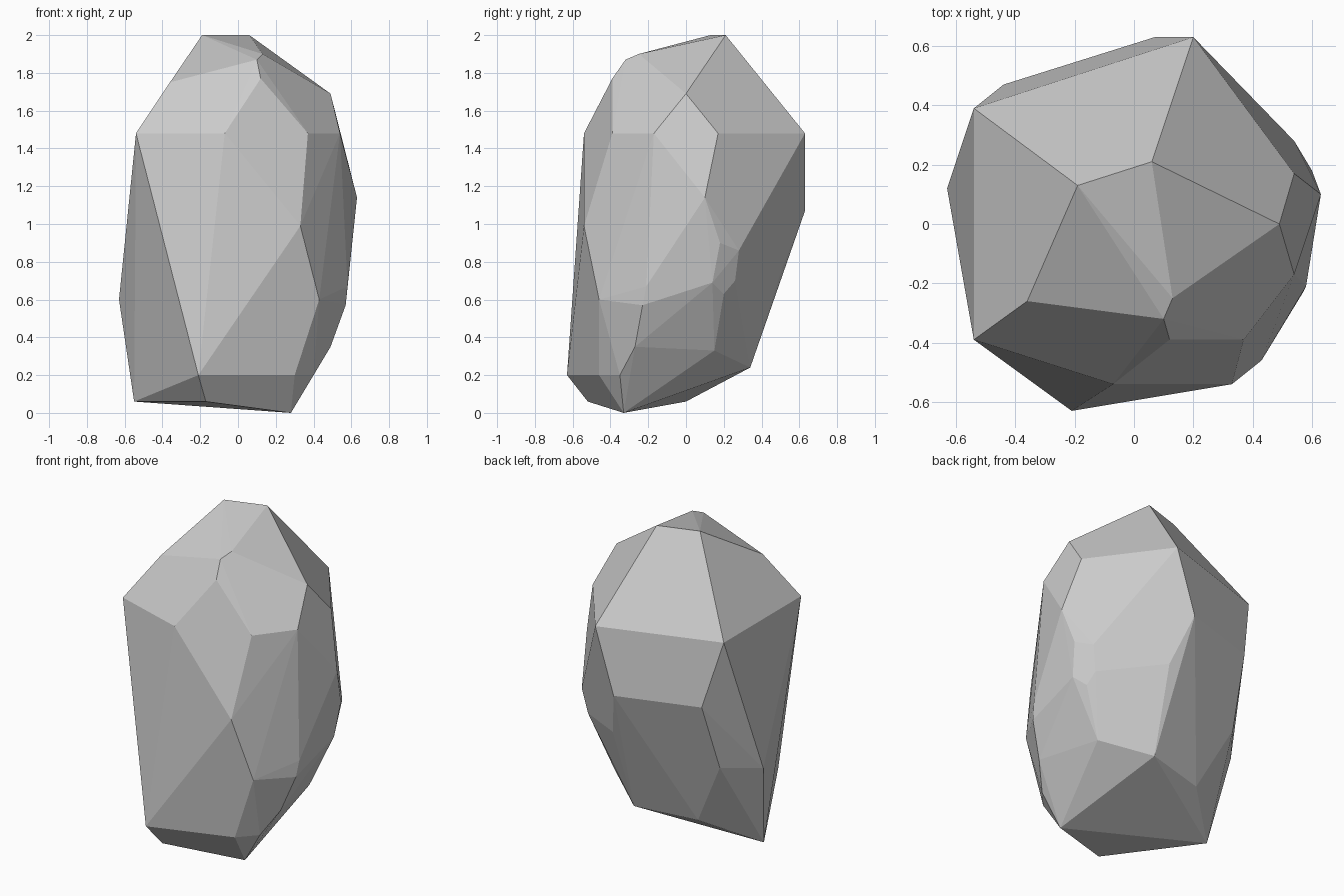
import bpy, bmesh

# Faceted boulder: chipped corner points, from top to bottom; the convex hull makes the facets
corners = [
    # crown
    (-.19, .13, 2), (.06, .21, 2), (.13, -.25, 1.9), (.10, -.32, 1.87),
    (.12, -.39, 1.77), (-.36, -.26, 1.75), (.49, 0, 1.69),
    # shoulder
    (-.54, -.39, 1.48), (-.54, .39, 1.48), (.2, .63, 1.48), (.54, .17, 1.48),
    (.54, -.17, 1.48), (.37, -.39, 1.48), (-.07, -.54, 1.48),
    # waist
    (.63, .10, 1.14), (.07, .63, 1.07), (-.44, .47, 1.07), (.33, -.54, .99),
    (.60, .18, .9), (.54, .28, .86), (.16, .51, .77),
    # lower flank
    (.51, .26, .7), (.58, .14, .69), (.58, -.21, .67), (-.47, .33, .64),
    (.525, .2, .63), (-.63, .12, .6), (.43, -.46, .6), (.57, -.23, .57),
    # foot
    (.49, -.27, .35), (.40, .15, .33), (.13, .34, .24), (-.26, .25, .22),
    (-.21, -.63, .2), (.30, -.46, .2), (.40, -.35, .2),
    (-.55, 0, .06), (-.17, -.52, .06), (.28, -.33, 0),
]

bm = bmesh.new()
for c in corners:
    bm.verts.new(c)
hull = bmesh.ops.convex_hull(bm, input=bm.verts[:])

# Drop any points that fell inside the hull
loose = [v for v in bm.verts if not v.link_faces]
bmesh.ops.delete(bm, geom=loose, context='VERTS')

# Merge nearly coplanar triangles into flat facets
bmesh.ops.dissolve_limit(bm, angle_limit=0.05, verts=bm.verts[:], edges=bm.edges[:])
bmesh.ops.recalc_face_normals(bm, faces=bm.faces[:])

mesh = bpy.data.meshes.new("boulder")
bm.to_mesh(mesh)
bm.free()
bpy.context.collection.objects.link(bpy.data.objects.new("boulder", mesh))
